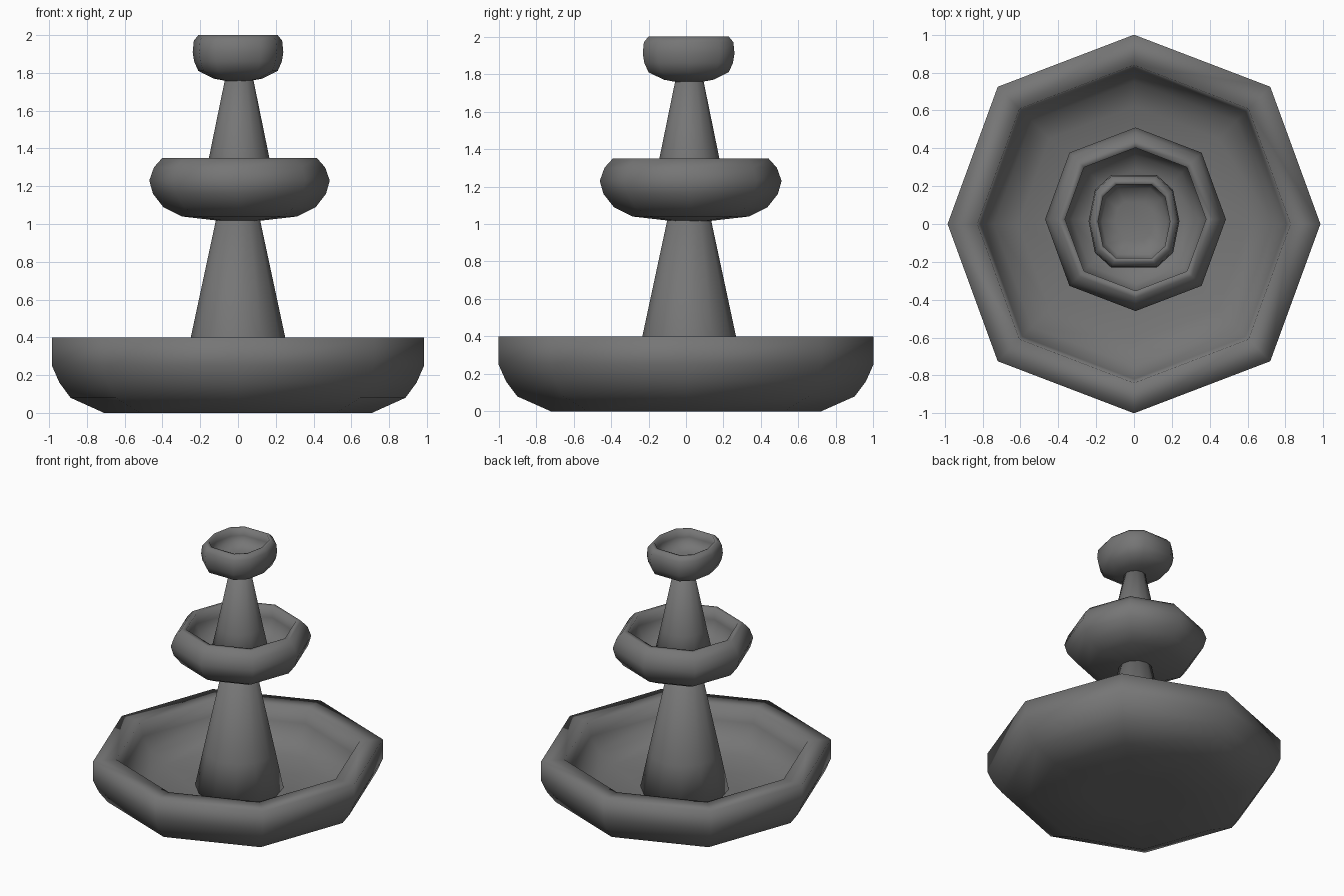
import bpy, bmesh, math

if "Cube" in bpy.data.objects:
    bpy.data.objects.remove(bpy.data.objects["Cube"])

stone = bpy.data.materials.new("dark grey stone")
stone.diffuse_color = (0.18, 0.18, 0.18, 1)
stone.use_nodes = True
stone.node_tree.nodes["Principled BSDF"].inputs["Base Color"].default_value = stone.diffuse_color


def ring_shape(n, sx=1.0, sy=1.0):
    """Unit polygon with a corner on the +x axis."""
    return [(sx * math.cos(2 * math.pi * i / n), sy * math.sin(2 * math.pi * i / n))
            for i in range(n)]


def lathe(name, shape, profile, center=(0, 0)):
    """Sweep a (radius, z) profile around a polygon outline; cap both ends."""
    bm = bmesh.new()
    rings = [[bm.verts.new((center[0] + x * r, center[1] + y * r, z)) for x, y in shape]
             for r, z in profile]
    n = len(shape)
    for a, b in zip(rings, rings[1:]):
        for i in range(n):
            j = (i + 1) % n
            bm.faces.new((a[i], a[j], b[j], b[i]))
    bm.faces.new(rings[0][::-1])
    bm.faces.new(rings[-1])
    bmesh.ops.recalc_face_normals(bm, faces=bm.faces)
    for f in bm.faces:
        f.smooth = True
    me = bpy.data.meshes.new(name)
    bm.to_mesh(me)
    bm.free()
    me.materials.append(stone)
    ob = bpy.data.objects.new(name, me)
    bpy.context.collection.objects.link(ob)
    return ob


# Slightly irregular octagon for the bowls: corners on axes and diagonals
octagon = [(0.985, 0), (0.72, 0.725), (0, 1.0), (-0.72, 0.725),
           (-0.985, 0), (-0.72, -0.725), (0, -1.0), (0.72, -0.725)]

# Ten-sided rounded-square outline for the top cup
quarter = [(1.0, 0), (0.86, 0.69), (0.5, 1.02)]
cup_shape = (quarter + [(-x, y) for x, y in quarter[::-1]]
             + [(-x, -y) for x, y in quarter[1:]]
             + [(x, -y) for x, y in quarter[:0:-1]])

# Large ground basin with wide rim
lathe("lower_basin", octagon, [
    (0.30, 0.0), (0.72, 0.0), (0.90, 0.08), (0.96, 0.16), (1.0, 0.25), (1.0, 0.40),
    (0.84, 0.40), (0.82, 0.29), (0.75, 0.19), (0.62, 0.13), (0.30, 0.12)])

# Middle bowl with bulging side
lathe("middle_bowl", octagon, [
    (0.05, 1.01), (0.31, 1.04), (0.41, 1.09), (0.465, 1.16), (0.485, 1.23),
    (0.46, 1.30), (0.415, 1.35), (0.378, 1.35), (0.385, 1.26), (0.34, 1.17),
    (0.26, 1.13), (0.10, 1.12)], (0.008, 0.025))

# Small top cup
lathe("top_cup", cup_shape, [
    (0.04, 1.753), (0.13, 1.77), (0.21, 1.81), (0.232, 1.86), (0.24, 1.91),
    (0.234, 1.97), (0.21, 2.0), (0.19, 2.0), (0.193, 1.94), (0.17, 1.89),
    (0.10, 1.87)], (0, 0.014))

# Tapered columns between the tiers
column = ring_shape(12)
lathe("lower_column", column, [(0.31, 0.11), (0.25, 0.40), (0.115, 1.03)], (0, 0.017))
lathe("upper_column", column, [(0.213, 1.11), (0.16, 1.35), (0.072, 1.78)], (0.006, 0.018))
